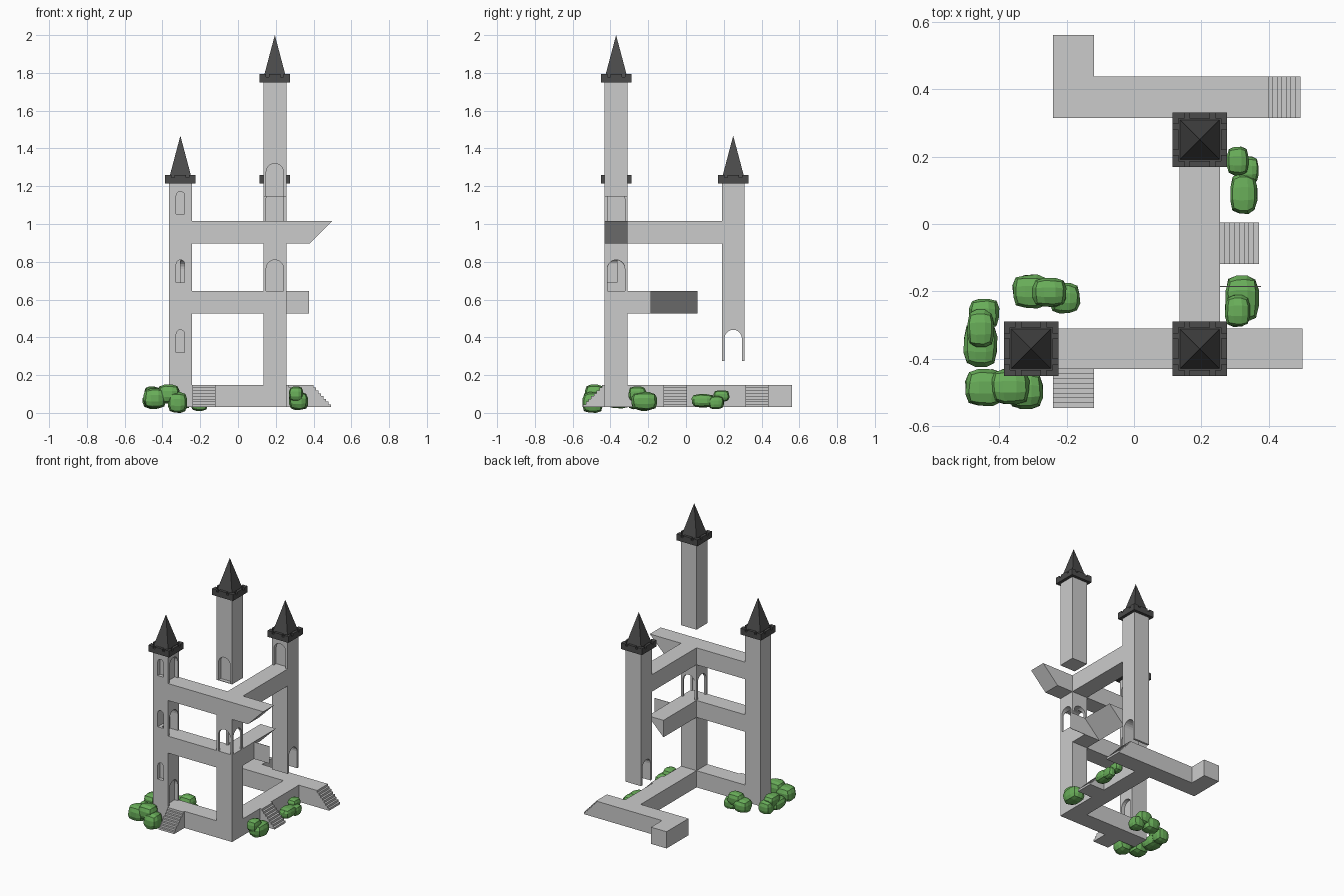
import bpy, bmesh, math, random
from mathutils import Vector

if "Cube" in bpy.data.objects:
    bpy.data.objects.remove(bpy.data.objects["Cube"])

random.seed(4)
W = 0.0605                      # half width of towers and walkways
LX, RX, FY, BY = -0.305, 0.195, -0.37, 0.25   # tower centre lines
F1, F2, F3 = (0.03, 0.148), (0.525, 0.645), (0.897, 1.017)  # floor heights


def material(name, rgb):
    m = bpy.data.materials.new(name)
    m.diffuse_color = (*rgb, 1)
    m.use_nodes = True
    m.node_tree.nodes["Principled BSDF"].inputs["Base Color"].default_value = m.diffuse_color
    return m


SLATE = material("slate", (0.07, 0.07, 0.07))
LEAF = material("leaf", (0.14, 0.42, 0.10))


def finish(bm, name, mat=None):
    bmesh.ops.recalc_face_normals(bm, faces=bm.faces)
    me = bpy.data.meshes.new(name)
    bm.to_mesh(me)
    bm.free()
    if mat:
        me.materials.append(mat)
    ob = bpy.data.objects.new(name, me)
    bpy.context.collection.objects.link(ob)
    return ob


def extrude(name, pts, axis, a, b, mat=None):
    """Extrude a profile along an axis: x -> (y,z), y -> (x,z), z -> (x,y)."""
    put = {'x': lambda p, t: (t, p[0], p[1]),
           'y': lambda p, t: (p[0], t, p[1]),
           'z': lambda p, t: (p[0], p[1], t)}[axis]
    bm = bmesh.new()
    lo = [bm.verts.new(put(p, a)) for p in pts]
    hi = [bm.verts.new(put(p, b)) for p in pts]
    bm.faces.new(lo)
    bm.faces.new(hi)
    n = len(pts)
    for i in range(n):
        j = (i + 1) % n
        bm.faces.new((lo[i], lo[j], hi[j], hi[i]))
    return finish(bm, name, mat)


def box(name, x, y, z, mat=None):
    return extrude(name, [(x[0], y[0]), (x[1], y[0]), (x[1], y[1]), (x[0], y[1])], 'z', *z, mat)


def arch(c, axis, a, b, z0, z1, r):
    """Round-topped cutter."""
    s = z1 - r
    pts = [(c - r, z0), (c + r, z0)]
    pts += [(c + r * math.cos(t * math.pi / 10), s + r * math.sin(t * math.pi / 10)) for t in range(11)]
    return extrude("cutter", pts, axis, a, b)


def carve(ob, cutters):
    for c in cutters:
        c.hide_render = True
        m = ob.modifiers.new("cut", 'BOOLEAN')
        m.operation, m.solver, m.object = 'DIFFERENCE', 'EXACT', c
    bpy.context.view_layer.update()
    dg = bpy.context.evaluated_depsgraph_get()
    me = bpy.data.meshes.new_from_object(ob.evaluated_get(dg))
    ob.modifiers.clear()
    ob.data = me
    for c in cutters:
        bpy.data.objects.remove(c)


def tower(name, x, y, z0, z1):
    return box(name, (x - W, x + W), (y - W, y + W), (z0, z1))


# towers with doors and windows
left = tower("left_tower", LX, FY, F1[0], 1.23)
cuts = []
for f, d in ((F1, 0.025), (F2, 0.06), (F3, 0.025)):
    cuts.append(arch(FY, 'x', LX + W - d, LX + W + 0.05, f[1], f[1] + 0.163, 0.046))
for z, d in ((0.32, 0.025), (0.69, 0.065), (1.052, 0.025)):
    cuts.append(arch(LX, 'y', FY - W - 0.05, FY - W + d, z, z + 0.12, 0.022))
carve(left, cuts)

column = tower("corner_column", RX, FY, F1[0], F3[1])
carve(column, [arch(RX, 'y', FY - 0.1, FY + 0.1, F2[1], 0.81, 0.046),
               arch(FY, 'x', RX - 0.1, RX + 0.1, F2[1], 0.81, 0.046)])

tall = tower("floating_tower", RX, FY, 1.145, 1.76)
carve(tall, [arch(RX, 'y', FY - 0.15, FY - W + 0.025, 1.149, 1.32, 0.046)])

back = tower("back_tower", RX, BY, 0.275, 1.23)
carve(back, [arch(BY, 'x', RX - 0.1, RX + 0.1, 0.2, 0.44, 0.046),
             arch(RX, 'y', BY - 0.15, BY - W + 0.025, F3[1], F3[1] + 0.163, 0.046)])

# battlements and pyramid roofs
for name, x, y, z in (("left", LX, FY, 1.215), ("tall", RX, FY, 1.748), ("back", RX, BY, 1.215)):
    h, t = 0.081, 0.018
    box(name + "_battlement", (x - h, x + h), (y - h, y + h), (z, z + 0.03), SLATE)
    for s in (-1, 1):
        for u in (-1, 1):
            cx, cy = sorted((x + s * h, x + s * (h - 0.035))), sorted((y + u * h, y + u * (h - t)))
            box(name + "_merlon", cx, cy, (z + 0.03, z + 0.045), SLATE)
            cx, cy = sorted((x + s * h, x + s * (h - t))), sorted((y + u * h, y + u * (h - 0.035)))
            box(name + "_merlon", cx, cy, (z + 0.03, z + 0.045), SLATE)
        e, g = sorted((s * h, s * (h - t)))
        box(name + "_merlon", (x - 0.03, x + 0.03), (y + e, y + g), (z + 0.03, z + 0.045), SLATE)
        box(name + "_merlon", (x + e, x + g), (y - 0.03, y + 0.03), (z + 0.03, z + 0.045), SLATE)
    bm = bmesh.new()
    base = [bm.verts.new((x + a * 0.059, y + b * 0.059, z + 0.03)) for a, b in ((-1, -1), (1, -1), (1, 1), (-1, 1))]
    tip = bm.verts.new((x, y, z + 0.252))
    bm.faces.new(base)
    for i in range(4):
        bm.faces.new((base[i], base[(i + 1) % 4], tip))
    finish(bm, name + "_roof", SLATE)

# walkways
FRONT_X, FRONT_Y = (LX + W, RX - W), (FY - W, FY + W)
SIDE_X = (RX - W, RX + W)
for i, f in enumerate((F1, F2, F3)):
    box("front_walkway_%d" % (i + 1), FRONT_X, FRONT_Y, f)
box("side_walkway_1", SIDE_X, (FY + W, 0.315), F1)
box("side_walkway_2", SIDE_X, (FY + W, -0.185), F2)
box("side_walkway_3", SIDE_X, (FY + W, BY - W), F3)
extrude("back_walkway", [(-0.24, 0.315), (0.385, 0.315), (0.385, 0.437), (-0.118, 0.437),
                         (-0.118, 0.56), (-0.24, 0.56)], 'z', *F1)
# slanted ends of the upper walkways
extrude("walkway_3_slanted_end", [(SIDE_X[1], F3[0]), (0.38, F3[0]), (0.5, F3[1]), (SIDE_X[1], F3[1])],
        'y', *FRONT_Y)
extrude("walkway_2_slanted_end", [(SIDE_X[0], F2[0]), (SIDE_X[1], F2[1]), (SIDE_X[0], F2[1])],
        'y', -0.185, 0.06)
box("walkway_2_side_panel", (SIDE_X[1], 0.376), (-0.187, -0.184), F2)


# stairs
def stairs(name, start, step, axis, a, b, n=8):
    h = (F1[1] - F1[0]) / n
    pts = [(start, F1[0]), (start, F1[1])]
    for i in range(n):
        pts += [(start + step * i, F1[1] - h * (i + 1)), (start + step * (i + 1), F1[1] - h * (i + 1))]
    pts = pts[:1] + [(start, F1[1] - h * 0.02)] + pts[3:]
    pts = [pts[0]]
    for i in range(n):
        z = F1[1] - h * i
        pts += [(start + step * i, z), (start + step * (i + 1), z)]
    pts.append((start + step * n, F1[0]))
    # sawtooth leans on the slope, ending at the ground
    return extrude(name, pts, axis, a, b)


stairs("front_stairs", FY - W, -0.0143, 'x', -0.24, -0.118)
stairs("side_stairs", RX + W, 0.0143, 'y', -0.118, 0.004)
stairs("back_stairs", 0.385, 0.0135, 'y', 0.315, 0.437)


# bushes: faceted rounded blocks given by their extents
def bush(x0, x1, y0, y1, z0, z1):
    bm = bmesh.new()
    bmesh.ops.create_cube(bm, size=2)
    bmesh.ops.subdivide_edges(bm, edges=bm.edges[:], cuts=2, use_grid_fill=True)
    for v in bm.verts:
        p = v.co.copy()
        p /= sum(abs(c) ** 3.2 for c in p) ** (1 / 3.2)
        p *= random.uniform(0.96, 1.04)
        v.co = Vector(((x0 + x1) / 2 + p.x * (x1 - x0) / 2,
                       (y0 + y1) / 2 + p.y * (y1 - y0) / 2,
                       max(0, (z0 + z1) / 2 + p.z * (z1 - z0) / 2)))
    finish(bm, "bush", LEAF)


for b in ((-.505, -.405, -.425, -.29, .025, .10), (-.49, -.40, -.31, -.22, .02, .11),
          (-.495, -.415, -.365, -.255, .06, .14), (-.50, -.38, -.54, -.43, .025, .13),
          (-.425, -.31, -.535, -.43, .05, .15), (-.37, -.27, -.55, -.44, .0, .11),
          (-.36, -.25, -.25, -.15, .02, .11), (-.30, -.20, -.245, -.16, .05, .14),
          (-.25, -.16, -.265, -.175, .01, .09), (.27, .37, -.29, -.15, .015, .11),
          (.27, .345, -.305, -.21, .06, .14), (.285, .365, .03, .15, .03, .10),
          (.275, .34, .145, .23, .06, .12), (.31, .37, .12, .20, .02, .09)):
    bush(*b)
